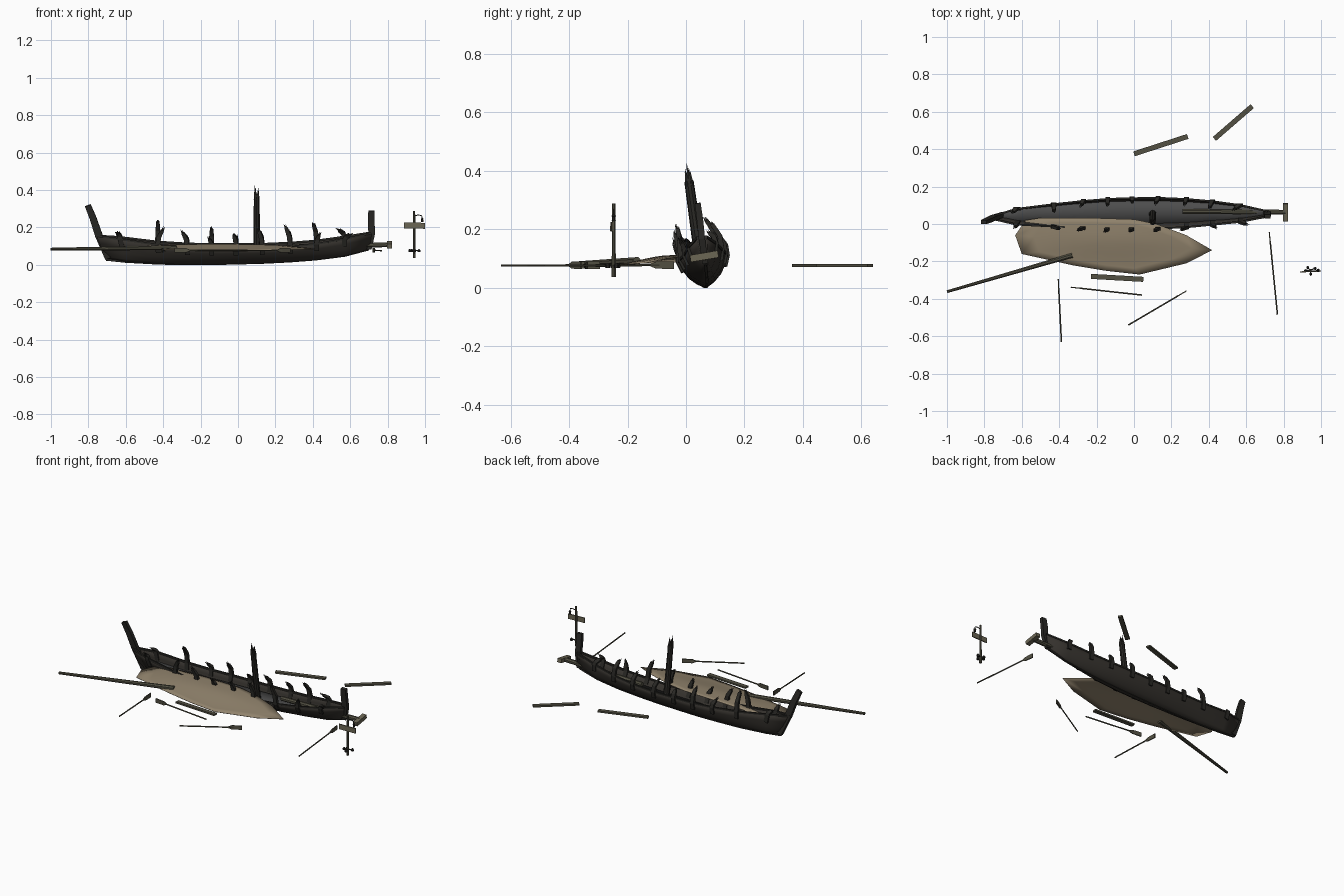
import bpy, bmesh, math, random
from mathutils import Vector

if "Cube" in bpy.data.objects:
    bpy.data.objects.remove(bpy.data.objects["Cube"])
random.seed(4)

def mat(name, c):
    m = bpy.data.materials.new(name)
    m.diffuse_color = (*c, 1)
    m.use_nodes = True
    m.node_tree.nodes["Principled BSDF"].inputs["Base Color"].default_value = m.diffuse_color
    return m

DARK = mat("dark_wood", (.022, .021, .018))
HULL = mat("hull_wood", (.035, .031, .026))
DECK = mat("deck_grey", (.075, .075, .075))
GREY = mat("weathered_wood", (.085, .08, .055))
TAN = mat("pale_wood", (.15, .135, .09))
SAIL = mat("sailcloth", (.28, .225, .15))

def finish(name, bm, m, solid=0, offset=0):
    bmesh.ops.recalc_face_normals(bm, faces=bm.faces)
    me = bpy.data.meshes.new(name)
    bm.to_mesh(me)
    bm.free()
    ob = bpy.data.objects.new(name, me)
    bpy.context.collection.objects.link(ob)
    me.materials.append(m)
    if solid:
        mod = ob.modifiers.new("thickness", 'SOLIDIFY')
        mod.thickness, mod.offset = solid, offset
    return ob

# Sweep a tapered section (rx, ry half sizes) along a path
def sweep(bm, pts, sizes, n=4, side=(1, 0, 0)):
    pts = [Vector(p) for p in pts]
    rings = []
    for i, p in enumerate(pts):
        t = (pts[min(i + 1, len(pts) - 1)] - pts[max(i - 1, 0)]).normalized()
        v = t.cross(Vector(side)).normalized()
        u = v.cross(t)
        k = math.sqrt(2) if n == 4 else 1
        ring = []
        for j in range(n):
            a = 2 * math.pi * (j + .5) / n
            ring.append(bm.verts.new(p + u * sizes[i][0] * k * math.cos(a)
                                     + v * sizes[i][1] * k * math.sin(a)))
        rings.append(ring)
    for a, b in zip(rings, rings[1:]):
        for j in range(n):
            bm.faces.new((a[j], a[(j + 1) % n], b[(j + 1) % n], b[j]))
    bm.faces.new(rings[0])
    bm.faces.new(rings[-1])

# Thin pointed splinters at a broken end
def splinters(bm, p, d, w, length, count):
    for i in range(count):
        a = 2 * math.pi * i / count + .4
        q = Vector(p) + Vector((math.cos(a), math.sin(a), 0)) * w * .6
        h = length * random.uniform(.45, 1)
        sweep(bm, [q - d * w, q + d * h], [(w * .4, w * .4), (w * .04, w * .04)])

def timber(name, pts, sizes, m, n=4, side=(1, 0, 0)):
    bm = bmesh.new()
    sweep(bm, pts, sizes, n, side)
    return finish(name, bm, m)

# Hull stations: x, keel y, keel z, half beam, depth, rake
ST = [(-.705, .053, .025, .008, .132, -.05), (-.6, .057, .014, .042, .13, -.03),
      (-.42, .062, .004, .06, .113, -.01), (-.27, .066, .002, .072, .103, 0),
      (-.13, .069, .002, .08, .099, 0), (0, .070, .005, .082, .096, 0),
      (.14, .071, .009, .082, .093, 0), (.28, .071, .016, .076, .093, 0),
      (.42, .072, .027, .063, .095, 0), (.57, .07, .046, .045, .1, 0),
      (.7, .067, .08, .014, .093, .015)]
SEC = [(0, 0), (.35, .16), (.66, .4), (.87, .7), (1, 1)]
ROLL = math.radians(8)

def station(x):
    for a, b in zip(ST, ST[1:]):
        if x <= b[0]:
            t = (x - a[0]) / (b[0] - a[0])
            return [p + (q - p) * t for p, q in zip(a, b)]

def place(s, u, v):
    x, yk, zk, w, h, r = s
    u, v2 = u * w, v * h
    return Vector((x + r * v, yk + u * math.cos(ROLL) - v2 * math.sin(ROLL),
                   zk + u * math.sin(ROLL) + v2 * math.cos(ROLL)))

def loft(name, sec, m, solid):
    bm = bmesh.new()
    rows = [[bm.verts.new(place(s, u, v)) for u, v in sec] for s in ST]
    for a, b in zip(rows, rows[1:]):
        for j in range(len(sec) - 1):
            bm.faces.new((a[j], a[j + 1], b[j + 1], b[j]))
    ob = finish(name, bm, m, solid)
    for p in ob.data.polygons:
        p.use_smooth = True
    return ob

loft("hull_shell", [(-u, v) for u, v in SEC[:0:-1]] + SEC, HULL, .006)
loft("inner_deck", [(-.76, .56), (0, .5), (.76, .56)], DECK, .003)
for side, nm in ((-1, "near"), (1, "far")):
    timber("gunwale_" + nm, [place(s, side, 1) for s in ST], [(.005, .005)] * len(ST), DARK, side=(0, 1, 0))
timber("keel", [place(s, 0, 0) + Vector((0, 0, .003)) for s in ST], [(.005, .005)] * len(ST), DARK, side=(0, 1, 0))

# Stem and stern posts
timber("bow_post", [(-.695, .053, .035), (-.745, .036, .16), (-.775, .022, .25), (-.803, .01, .318)],
       [(.016, .01), (.02, .011), (.018, .011), (.016, .01)], DARK)
timber("stern_post", [(.7, .066, .085), (.715, .054, .17), (.712, .048, .23), (.714, .04, .29)],
       [(.014, .01), (.018, .011), (.018, .011), (.017, .01)], DARK)

# Broken ribs: x, far top z, near top z
RIBS = [(-.6, .16, .18), (-.42, .245, .2), (-.27, .17, .185), (-.14, .205, .15), (-.01, .165, .17),
        (.13, .19, .195), (.28, .19, .215), (.42, .23, .17), (.57, .2, .175)]
for i, (x, far, near) in enumerate(RIBS):
    s = station(x)
    for side, top in ((1, far), (-1, near)):
        bm = bmesh.new()
        a, b = place(s, side * .86, .62), place(s, side * 1.02, 1)
        lean = random.uniform(-.03, .03)
        rise = max(top - b.z - .015, .02)
        inward = -.25 * rise - .01 if side > 0 else -.01
        c = b + Vector((lean * .3, inward * .2, rise * .55))
        d = b + Vector((lean, inward, rise))
        sweep(bm, [a, b, c, d], [(.013, .009), (.013, .009), (.012, .008), (.009, .007)])
        splinters(bm, d, (d - c).normalized(), .009, .025, 4)
        finish(f"broken_rib_{i}_{'far' if side > 0 else 'near'}", bm, DARK)

# Snapped mast with splintered head
bm = bmesh.new()
base, head = Vector((.1, .058, .03)), Vector((.1, .01, .365))
sweep(bm, [base, head], [(.02, .02), (.016, .016)], 10)
splinters(bm, head, (head - base).normalized(), .016, .065, 7)
finish("broken_mast", bm, DARK)

# Fallen mast top lying over the stern, with its cross piece
timber("fallen_mast_top", [(.26, .067, .096), (.81, .063, .108)], [(.014, .014), (.014, .014)], GREY, 8, (0, 1, 0))
timber("fallen_cross_piece", [(.81, .015, .1), (.81, .11, .116)], [(.014, .012)] * 2, TAN)

# Loose yard
timber("loose_yard", [(-1, -.362, .084), (-.33, -.168, .092)], [(.008, .008), (.014, .014)], GREY, 8, (0, 0, 1))

# Draped sail, domed from concentric outlines
OUT = [(-.635, -.06), (-.58, .02), (-.5, .033), (-.25, .033), (0, .025), (.12, 0), (.28, -.06),
       (.418, -.14), (.28, -.21), (.03, -.27), (-.15, -.25), (-.33, -.22), (-.6, -.16)]
def sail_z(x, y):
    t = min(1, max(0, (y + .27) / .22))
    return .077 + .034 * t * t * (3 - 2 * t) * math.sqrt(max(0, 1 - ((x + .1) / .55) ** 2))
bm = bmesh.new()
cx, cy = -.13, -.1
rings = []
for f in (1, .8, .6, .4, .2):
    pts = [(cx + (x - cx) * f, cy + (y - cy) * f) for x, y in OUT]
    rings.append([bm.verts.new((x, y, sail_z(x, y))) for x, y in pts])
mid = bm.verts.new((cx, cy, sail_z(cx, cy)))
n = len(OUT)
for j in range(n):
    k = (j + 1) % n
    for a, b in zip(rings, rings[1:]):
        bm.faces.new((a[j], a[k], b[k], b[j]))
    bm.faces.new((rings[-1][j], rings[-1][k], mid))
sail = finish("floating_sail", bm, SAIL, .002)
for p in sail.data.polygons:
    p.use_smooth = True

# Floating planks
for i, (a, b) in enumerate([((-.23, -.28), (.05, -.296)), ((0, .375), (.287, .468)), ((.43, .455), (.632, .63))]):
    timber(f"floating_plank_{i}", [(*a, .076), (*b, .076)], [(.005, .0135)] * 2, GREY, side=(0, 0, 1))

# Oars: blade end first, blade standing on edge
for i, (a, b) in enumerate([((-.405, -.295), (-.388, -.632)), ((-.338, -.338), (.043, -.38)),
                            ((.28, -.358), (-.03, -.54)), ((.723, -.042), (.767, -.485))]):
    p, q = Vector((*a, .078)), Vector((*b, .076))
    d = (q - p).normalized()
    bm = bmesh.new()
    sweep(bm, [p + d * .05, q], [(.004, .004)] * 2, 6, (0, 0, 1))
    sweep(bm, [p, p + d * .06, p + d * .08], [(.013, .003), (.012, .003), (.004, .003)], 4, (0, 0, 1))
    finish(f"oar_{i}", bm, GREY)

# Signpost with blank board, lantern and growth at the waterline
PX, PY = .942, -.247
timber("sign_post", [(PX, PY, .038), (PX, PY, .288)], [(.008, .008), (.006, .006)], GREY, 8)
timber("sign_board", [(.887, PY - .009, .21), (1, PY - .005, .209)], [(.016, .003)] * 2, TAN, side=(0, 0, 1))
timber("lantern_arm", [(PX, PY, .262), (.965, PY, .267), (.982, PY, .263), (.985, PY, .25)],
       [(.0025, .0025)] * 4, DARK, 6, (0, 1, 0))
timber("lantern", [(.985, PY, .252), (.985, PY, .246), (.985, PY, .243), (.985, PY, .228)],
       [(.002, .002), (.009, .009), (.006, .006), (.007, .007)], DARK, 6)
bm = bmesh.new()
for x, y in ((.918, -.25), (.929, -.233), (.968, -.238), (.945, -.268)):
    sweep(bm, [(PX, PY, .076), (x, y, .076)], [(.003, .003)] * 2, 4, (0, 0, 1))
    sweep(bm, [(x, y, .068), (x, y, .078), (x, y, .085)], [(.008, .008), (.009, .009), (.003, .003)], 6)
finish("post_growth", bm, DARK)
